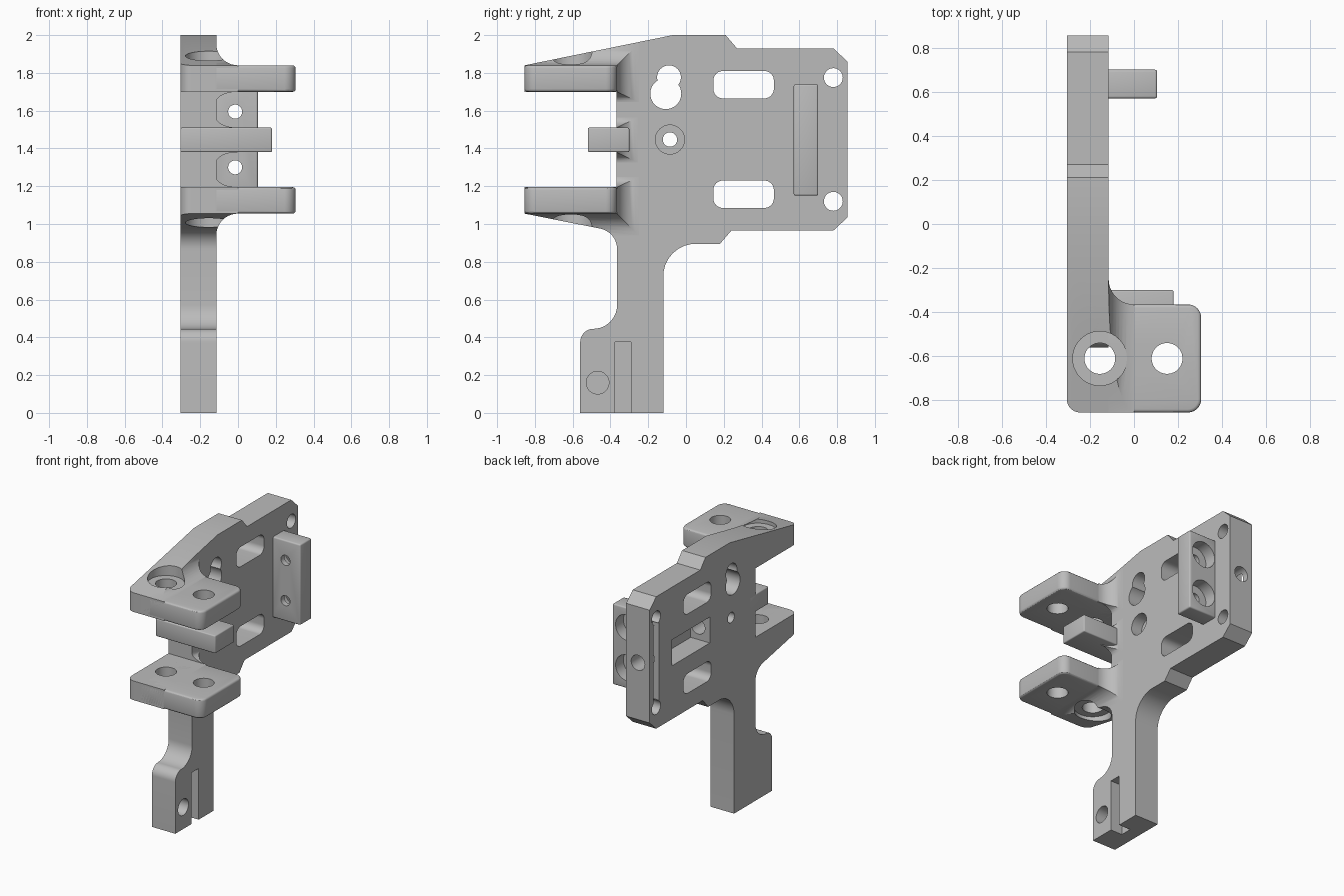
import bpy, bmesh, math
from mathutils import Vector

if "Cube" in bpy.data.objects:
    bpy.data.objects.remove(bpy.data.objects["Cube"])

grey = bpy.data.materials.new("plain grey")
grey.use_nodes = True
grey.diffuse_color = (0.5, 0.5, 0.5, 1)
grey.node_tree.nodes["Principled BSDF"].inputs["Base Color"].default_value = (0.5, 0.5, 0.5, 1)

BACK, FACE = -0.305, -0.115      # plate thickness range in x
FILLET = 0.115


def rounded(corners, steps=8):
    """Polygon outline; each corner is (a, b) or (a, b, radius)."""
    out = []
    for i, c in enumerate(corners):
        p = Vector(c[:2])
        if len(c) == 2:
            out.append(p)
            continue
        u = (Vector(corners[i - 1][:2]) - p).normalized()
        v = (Vector(corners[(i + 1) % len(corners)][:2]) - p).normalized()
        half = u.angle(v) / 2
        centre = p + (u + v).normalized() * c[2] / math.sin(half)
        start = p + u * c[2] / math.tan(half) - centre
        end = p + v * c[2] / math.tan(half) - centre
        for k in range(steps + 1):
            out.append(centre + start.lerp(end, k / steps).normalized() * c[2])
    return out


def rect(a0, a1, b0, b1, r=0):
    pts = [(a0, b0), (a1, b0), (a1, b1), (a0, b1)]
    return rounded([p + (r,) for p in pts]) if r else pts


def circle(a, b, r, n=40):
    return [(a + r * math.cos(math.tau * k / n), b + r * math.sin(math.tau * k / n)) for k in range(n)]


def finish(name, bm):
    bmesh.ops.recalc_face_normals(bm, faces=bm.faces)
    mesh = bpy.data.meshes.new(name)
    bm.to_mesh(mesh)
    bm.free()
    mesh.materials.append(grey)
    obj = bpy.data.objects.new(name, mesh)
    bpy.context.collection.objects.link(obj)
    return obj


def apply(obj, mod):
    bpy.context.view_layer.objects.active = obj
    bpy.ops.object.modifier_apply(modifier=mod.name)


def prism(name, axis, outline, lo, hi, bevel=0):
    """Extrude an outline along the x, y or z axis."""
    place = {"x": lambda a, b, t: (t, a, b), "y": lambda a, b, t: (a, t, b),
             "z": lambda a, b, t: (a, b, t)}[axis]
    bm = bmesh.new()
    rings = [[bm.verts.new(place(p[0], p[1], t)) for p in outline] for t in (lo, hi)]
    n = len(outline)
    for ring in rings:
        bm.faces.new(ring)
    for i in range(n):
        j = (i + 1) % n
        bm.faces.new((rings[0][i], rings[0][j], rings[1][j], rings[1][i]))
    obj = finish(name, bm)
    if bevel:
        mod = obj.modifiers.new("edge", "BEVEL")
        mod.width, mod.segments, mod.limit_method = bevel, 3, "ANGLE"
        mod.angle_limit = math.radians(50)
        apply(obj, mod)
    return obj


def boolean(obj, cutters, operation="DIFFERENCE"):
    for cutter in cutters:
        mod = obj.modifiers.new("cut", "BOOLEAN")
        mod.operation, mod.solver, mod.object = operation, "EXACT", cutter
        apply(obj, mod)


def flare(name, y0, y1, z0, z1, grow_low, grow_high):
    """Concave fillet that spreads from an arm onto the plate face."""
    bm = bmesh.new()
    sections = [(-0.2, 1.0)]
    for k in range(11):
        t = math.pi / 2 * k / 10
        sections.append((FACE + FILLET * (1 - math.cos(t)), 1 - math.sin(t)))
    rings = []
    for x, g in sections:
        a, b, c = y1 + FILLET * g, z0 - grow_low * g, z1 + grow_high * g
        rings.append([bm.verts.new((x, y, z)) for y, z in rect(y0, a, b, c)])
    bm.faces.new(rings[0])
    bm.faces.new(rings[-1])
    for r, s in zip(rings, rings[1:]):
        for i in range(4):
            j = (i + 1) % 4
            bm.faces.new((r[i], r[j], s[j], s[i]))
    return finish(name, bm)


# Side outline of the plate, arms and leg
outline = rounded([
    (-0.56, 0), (-0.12, 0), (-0.12, 0.895, 0.17), (0.18, 0.895), (0.24, 0.965),
    (0.78, 0.965), (0.855, 1.035), (0.855, 1.86), (0.78, 1.93), (0.27, 1.93),
    (0.21, 2), (-0.07, 2), (-0.855, 1.84), (-0.855, 1.7), (-0.368, 1.7),
    (-0.368, 1.195), (-0.855, 1.195), (-0.855, 1.055), (-0.365, 0.958, 0.11),
    (-0.365, 0.445, 0.125), (-0.56, 0.445, 0.069)])
plate = prism("main_plate", "x", outline, BACK, FACE)
clip = prism("outline_clip", "x", outline, -0.29, 0.4)

# Arms, tongue and rear block
flange_shape = rounded([(-0.2, -0.855), (0.305, -0.855, 0.06), (0.305, -0.365, 0.06), (-0.2, -0.365)])
upper_flange = prism("upper_flange", "z", flange_shape, 1.7, 1.84, 0.015)
lower_flange = prism("lower_flange", "z", flange_shape, 1.055, 1.195, 0.015)
tongue = prism("middle_tongue", "x", rect(-0.52, -0.3, 1.38, 1.51), BACK, 0.18, 0.008)
upper_flare = flare("upper_fillet", -1, -0.365, 1.7, 1.84, 0.055, FILLET)
lower_flare = flare("lower_fillet", -1, -0.365, 1.055, 1.195, FILLET, 0.055)
tongue_flare = flare("tongue_fillet", -0.5, -0.368, 1.38, 1.51, 0.055, 0.055)
for part in (upper_flare, lower_flare, tongue_flare):
    boolean(part, [clip], "INTERSECT")
block = prism("rear_block", "x", rect(0.57, 0.7, 1.15, 1.74), FACE - 0.02, 0.105, 0.01)

# Flange holes, counterbores and the rounded front corner
inner_hole = prism("inner_hole", "z", circle(-0.155, -0.61, 0.07), 0.9, 2.1)
outer_hole = prism("outer_hole", "z", circle(0.15, -0.61, 0.07), 0.9, 2.1)
bore_top = prism("bore_top", "z", circle(-0.155, -0.61, 0.123), 1.84, 2.1)
bore_low = prism("bore_low", "z", circle(-0.155, -0.61, 0.123), 0.9, 1.055)
corner = prism("corner", "z", rounded([(-0.4, -0.95), (-0.245, -0.95), (-0.245, -0.855),
               (BACK, -0.855, 0.06), (BACK, -0.795), (-0.4, -0.795)]), 0.9, 2.1)
helpers = [clip, inner_hole, outer_hole, bore_top, bore_low, corner]
for flange in (upper_flange, lower_flange):
    boolean(flange, [inner_hole, outer_hole])
for part in (upper_flare, lower_flare):
    boolean(part, [inner_hole, bore_top, bore_low])

# Plate openings: (outline in y and z, x range)
through = (-0.5, 0.2)
cuts = [
    (rect(0.145, 0.465, 1.665, 1.81, 0.05), *through),
    (rect(0.145, 0.465, 1.085, 1.23, 0.05), *through),
    (circle(-0.107, 1.69, 0.082), *through),
    (circle(-0.09, 1.777, 0.063), *through),
    (circle(-0.085, 1.447, 0.038), *through),
    (circle(-0.085, 1.447, 0.077), -0.2, 0.2),
    (circle(0.78, 1.775, 0.05), *through),
    (circle(0.78, 1.12, 0.05), *through),
    (rect(0.16, 0.6, 1.355, 1.545), -0.5, -0.15),
    (rect(0.745, 0.81, 1.16, 1.73), -0.5, -0.25),
    (circle(-0.468, 0.16, 0.06), -0.22, 0.2),
    (rect(-0.375, -0.29, -0.1, 0.375), -0.21, 0.2),
]
plate_cutters = [prism("plate_cutter", "x", *c) for c in cuts]
plate_cutters.append(prism("end_hole", "y", circle(-0.21, 1.45, 0.055), 0.03, 1))
boolean(plate, [inner_hole, bore_top, bore_low, corner] + plate_cutters)

# Block screw holes with deep counterbores from behind
block_cutters = []
for z in (1.3, 1.595):
    block_cutters.append(prism("screw_hole", "y", circle(-0.015, z, 0.037), 0.4, 0.9))
    block_cutters.append(prism("screw_bore", "y", circle(-0.015, z, 0.095), 0.61, 0.9))
boolean(block, block_cutters)

for helper in helpers + plate_cutters + block_cutters:
    bpy.data.objects.remove(helper)

# Smooth curved faces while keeping edges sharp
bpy.ops.object.select_all(action="DESELECT")
for part in (plate, upper_flange, lower_flange, tongue, upper_flare, lower_flare, tongue_flare, block):
    part.select_set(True)
bpy.context.view_layer.objects.active = plate
bpy.ops.object.shade_smooth_by_angle(angle=math.radians(30))
